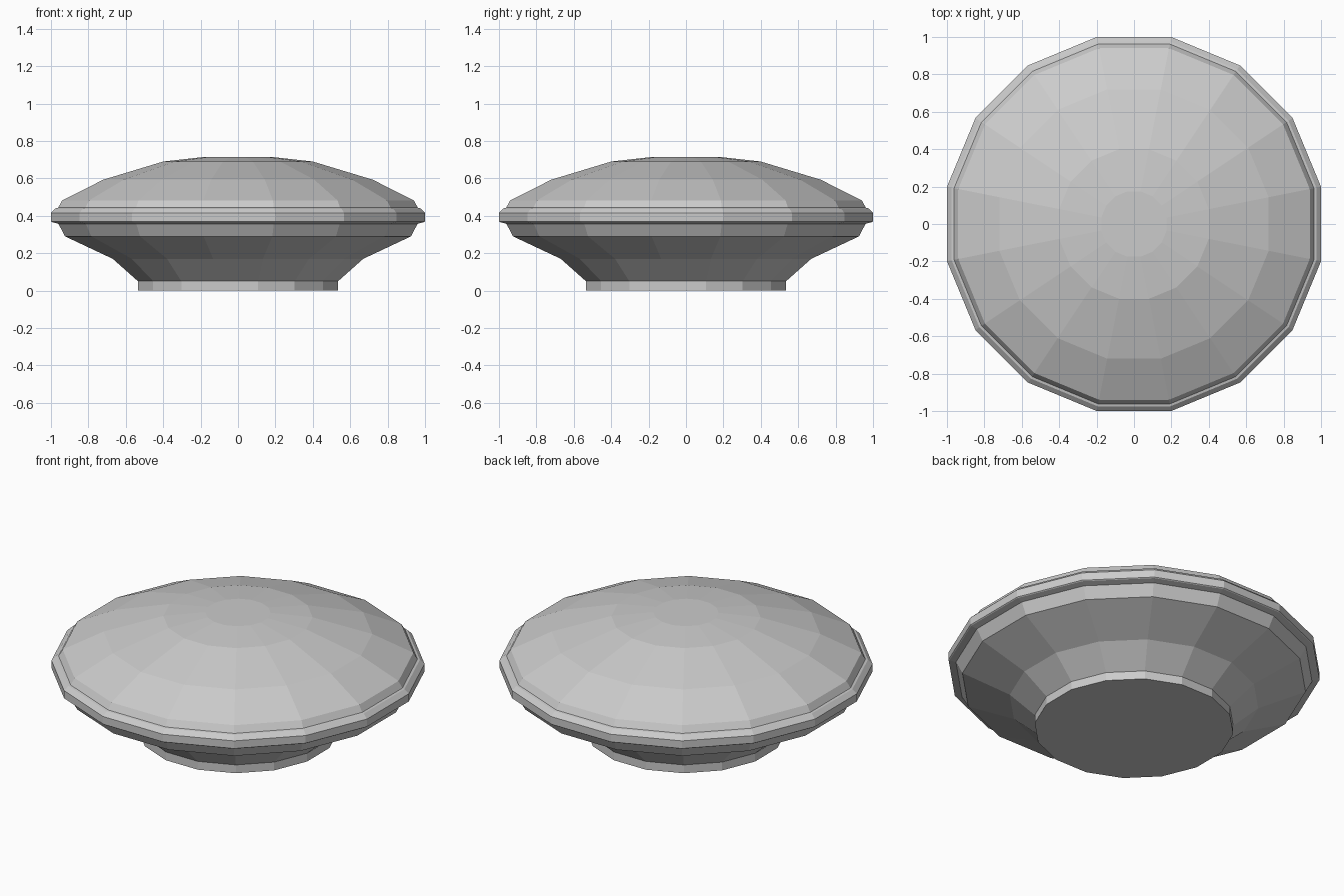
import bpy
import bmesh
import math

SIDES = 16

cube = bpy.data.objects.get("Cube")
if cube:
    bpy.data.objects.remove(cube, do_unlink=True)

grey = bpy.data.materials.new("plain_grey")
grey.use_nodes = True
colour = (0.6, 0.6, 0.6, 1)
grey.diffuse_color = colour
grey.node_tree.nodes["Principled BSDF"].inputs["Base Color"].default_value = colour


def lathe(name, profile, cap_bottom=False, cap_top=False):
    """Turn (flat-to-centre radius, height) points into a faceted ring."""
    bm = bmesh.new()
    half = math.pi / SIDES
    rings = []
    for radius, z in profile:
        r = radius / math.cos(half)
        angles = [half * (2 * i + 1) for i in range(SIDES)]
        rings.append([bm.verts.new((r * math.cos(a), r * math.sin(a), z))
                      for a in angles])
    for low, high in zip(rings, rings[1:]):
        for i in range(SIDES):
            j = (i + 1) % SIDES
            bm.faces.new((low[i], low[j], high[j], high[i]))
    if cap_bottom:
        bm.faces.new(rings[0][::-1])
    if cap_top:
        bm.faces.new(rings[-1])
    mesh = bpy.data.meshes.new(name)
    bm.to_mesh(mesh)
    bm.free()
    mesh.materials.append(grey)
    obj = bpy.data.objects.new(name, mesh)
    bpy.context.collection.objects.link(obj)
    return obj


# Short upright foot
lathe("foot", [(0.535, 0), (0.535, 0.05)], cap_bottom=True)

# Flared underside
lathe("lower_bowl", [(0.535, 0.05), (0.67, 0.17), (0.925, 0.29), (0.96, 0.357)])

# Projecting band around the widest part
lathe("rim", [(0.96, 0.357), (0.995, 0.366), (1.0, 0.37), (1.0, 0.416),
              (0.975, 0.44), (0.962, 0.443)])

# Shallow faceted dome with a flat crown
lathe("dome", [(0.962, 0.443), (0.94, 0.482), (0.72, 0.593),
               (0.4, 0.69), (0.175, 0.715)], cap_top=True)
